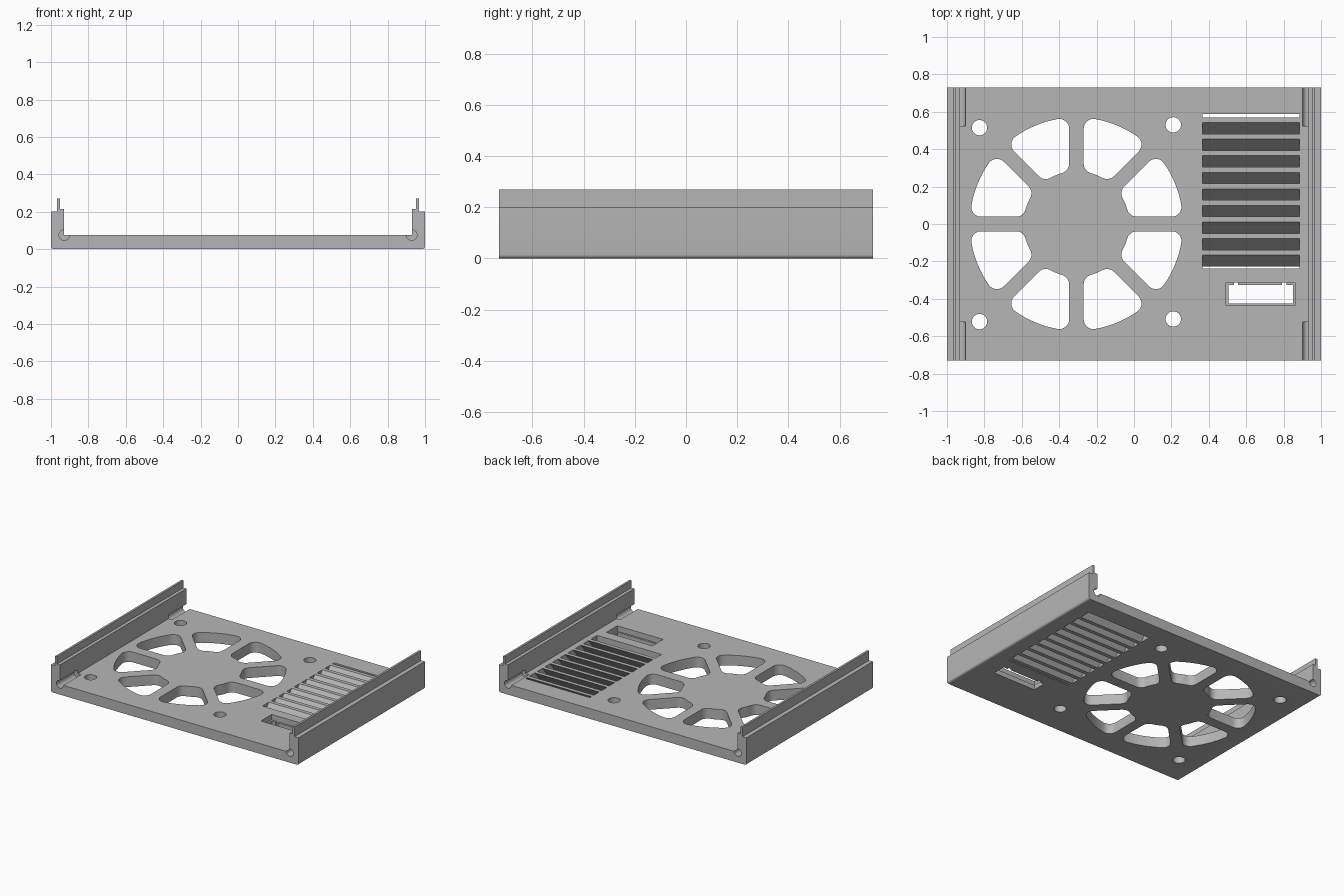
import bpy, bmesh, math
from mathutils import Matrix, Vector

if "Cube" in bpy.data.objects:
    bpy.data.objects.remove(bpy.data.objects["Cube"])

T = 0.075          # floor thickness
HALF = 0.73        # half depth
grey = bpy.data.materials.new("light grey")
grey.diffuse_color = (0.47, 0.47, 0.47, 1)
grey.use_nodes = True
grey.node_tree.nodes["Principled BSDF"].inputs["Base Color"].default_value = grey.diffuse_color


def prism(name, pts, origin, direction):
    """Extrude a closed outline; pts are 3D points, direction the extrusion."""
    bm = bmesh.new()
    face = bm.faces.new([bm.verts.new(Vector(p) + Vector(origin)) for p in pts])
    res = bmesh.ops.extrude_face_region(bm, geom=[face])
    verts = [g for g in res["geom"] if isinstance(g, bmesh.types.BMVert)]
    bmesh.ops.translate(bm, verts=verts, vec=Vector(direction))
    bmesh.ops.recalc_face_normals(bm, faces=bm.faces)
    me = bpy.data.meshes.new(name)
    bm.to_mesh(me)
    bm.free()
    me.materials.append(grey)
    ob = bpy.data.objects.new(name, me)
    bpy.context.collection.objects.link(ob)
    return ob


def arc(cx, cy, r, a0, a1, n):
    return [(cx + r * math.cos(math.radians(a0 + (a1 - a0) * i / n)),
             cy + r * math.sin(math.radians(a0 + (a1 - a0) * i / n))) for i in range(n + 1)]


def cut(body, cutter):
    mod = body.modifiers.new("cut", "BOOLEAN")
    mod.operation, mod.solver, mod.object = "DIFFERENCE", "EXACT", cutter
    bpy.context.view_layer.objects.active = body
    bpy.ops.object.modifier_apply(modifier=mod.name)
    bpy.data.objects.remove(cutter)


def cut_down(body, outline, z0=-0.05):
    cut(body, prism("cutter", [(x, y, z0) for x, y in outline], (0, 0, 0), (0, 0, 0.2 - z0)))


def rect(x0, x1, y0, y1):
    return [(x0, y0), (x1, y0), (x1, y1), (x0, y1)]


# Tray: floor and stepped side walls as one extruded section
right = arc(0.985, 0.015, 0.015, -90, 0, 6) + [
    (1, 0.2), (0.968, 0.2), (0.968, 0.27), (0.953, 0.27),
    (0.953, 0.216), (0.929, 0.216), (0.929, T)]
section = right + [(-x, z) for x, z in reversed(right)]
tray = prism("tray", [(x, -HALF, z) for x, z in section], (0, 0, 0), (0, 2 * HALF, 0))

# Blind screw channels in the inner corners
for sx in (-1, 1):
    for y0 in (-HALF - 0.02, 0.525):
        ring = arc(sx * 0.929, T, 0.028, 7, 367, 32)[:-1]
        cut(tray, prism("cutter", [(x, y0, z) for x, z in ring], (0, 0, 0), (0, 0.225, 0)))

# Fan openings: eight rounded sectors between straight spokes
R, HUB, SPOKE, F = 0.57, 0.283, 0.039, 0.052
a = math.degrees(math.asin((SPOKE + F) / (R - F)))
b = math.degrees(math.asin((SPOKE + F) / (HUB + F)))


def polar(r, deg):
    return r * math.cos(math.radians(deg)), r * math.sin(math.radians(deg))


sector = (arc(*polar(R - F, a), F, -90, a, 8)
          + arc(0, 0, R, a, 45 - a, 8)[1:-1]
          + arc(*polar(R - F, 45 - a), F, 45 - a, 135, 8)
          + arc(*polar(HUB + F, 45 - b), F, 135, 225 - b, 6)
          + arc(0, 0, HUB, 45 - b, b, 4)[1:-1]
          + arc(*polar(HUB + F, b), F, 180 + b, 270, 6))
for k in range(8):
    rot = Matrix.Rotation(math.radians(45 * k), 2)
    cut_down(tray, [tuple(rot @ Vector(p) + Vector((-0.308, 0))) for p in sector])

# Fan screw holes
for x, y in ((-0.826, 0.515), (0.21, 0.53), (0.21, -0.508), (-0.826, -0.522)):
    cut_down(tray, arc(x, y, 0.041, 0, 360, 32)[:-1])

# Vent window, and connector slot with a ledge and two notches
cut_down(tray, rect(0.365, 0.885, -0.238, 0.588))
cut_down(tray, rect(0.491, 0.861, -0.437, -0.312), 0.035)
slot = [(0.504, -0.424), (0.85, -0.424), (0.85, -0.327),
        (0.816, -0.327), (0.816, -0.312), (0.79, -0.312), (0.79, -0.327),
        (0.557, -0.327), (0.557, -0.312), (0.534, -0.312), (0.534, -0.327),
        (0.504, -0.327)]
cut_down(tray, slot)

bpy.ops.object.select_all(action="DESELECT")
tray.select_set(True)
bpy.context.view_layer.objects.active = tray
bpy.ops.object.shade_smooth_by_angle(angle=math.radians(30))

# Vent louvres: slanted slats leaning towards the back
for i in range(9):
    y = 0.57 - 0.0885 * i
    slat = [(0.365, y, T), (0.365, y - 0.028, T), (0.365, y - 0.09, 0), (0.365, y - 0.062, 0)]
    prism(f"vent_slat_{i + 1}", slat, (0, 0, 0), (0.52, 0, 0))
